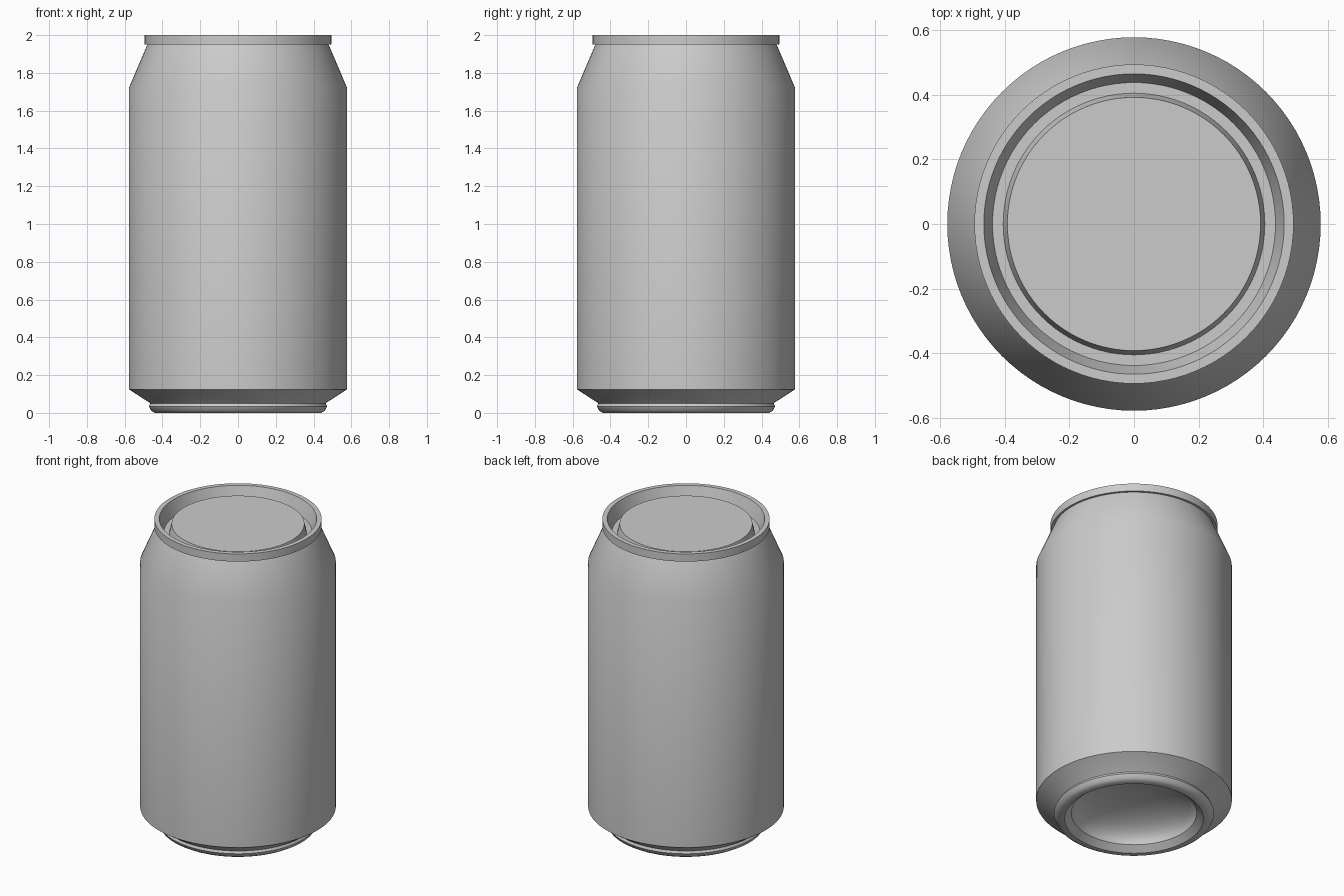
import bpy
import bmesh
import math

cube = bpy.data.objects.get("Cube")
if cube:
    bpy.data.objects.remove(cube, do_unlink=True)

SEGMENTS = 96

metal = bpy.data.materials.new("Brushed grey metal")
metal.use_nodes = True
grey = (0.6, 0.6, 0.6, 1.0)
metal.diffuse_color = grey
metal.node_tree.nodes["Principled BSDF"].inputs["Base Color"].default_value = grey


def lathe(name, profile):
    """Spin a (radius, height) profile around the z axis."""
    bm = bmesh.new()
    verts = [bm.verts.new((r, 0, z)) for r, z in profile]
    edges = [bm.edges.new(pair) for pair in zip(verts, verts[1:])]
    bmesh.ops.spin(bm, geom=verts + edges, cent=(0, 0, 0), axis=(0, 0, 1),
                   angle=math.tau, steps=SEGMENTS, use_duplicate=False)
    bmesh.ops.remove_doubles(bm, verts=bm.verts, dist=0.0005)
    bmesh.ops.recalc_face_normals(bm, faces=bm.faces)
    mesh = bpy.data.meshes.new(name)
    bm.to_mesh(mesh)
    bm.free()
    mesh.materials.append(metal)
    obj = bpy.data.objects.new(name, mesh)
    bpy.context.collection.objects.link(obj)
    bpy.ops.object.select_all(action="DESELECT")
    obj.select_set(True)
    bpy.context.view_layer.objects.active = obj
    bpy.ops.object.shade_smooth_by_angle(angle=math.radians(32))
    return obj


# Hollow dome under the base, from its crown down to the foot
dome_radius, dome_foot, dome_rise = 0.37, 0.035, 0.15
dome = [(dome_radius * math.sin(a), dome_foot + dome_rise * math.cos(a))
        for a in (math.pi / 2 * i / 10 for i in range(11))]

# Rounded standing ring and chamfer up to the body
base = [(0.41, 0.0), (0.44, 0.0), (0.46, 0.012), (0.472, 0.035),
        (0.465, 0.05), (0.47, 0.055), (0.578, 0.125)]

# Straight wall, tapered shoulder and overhanging rim
wall = [(0.578, 1.72), (0.48, 1.95), (0.494, 1.95), (0.494, 2.0)]

# Recessed lid: rim top, inner wall, groove and raised panel
lid = [(0.465, 2.0), (0.438, 1.91), (0.405, 1.91), (0.392, 1.967), (0, 1.967)]

lathe("can_body", dome + base + wall + lid)
